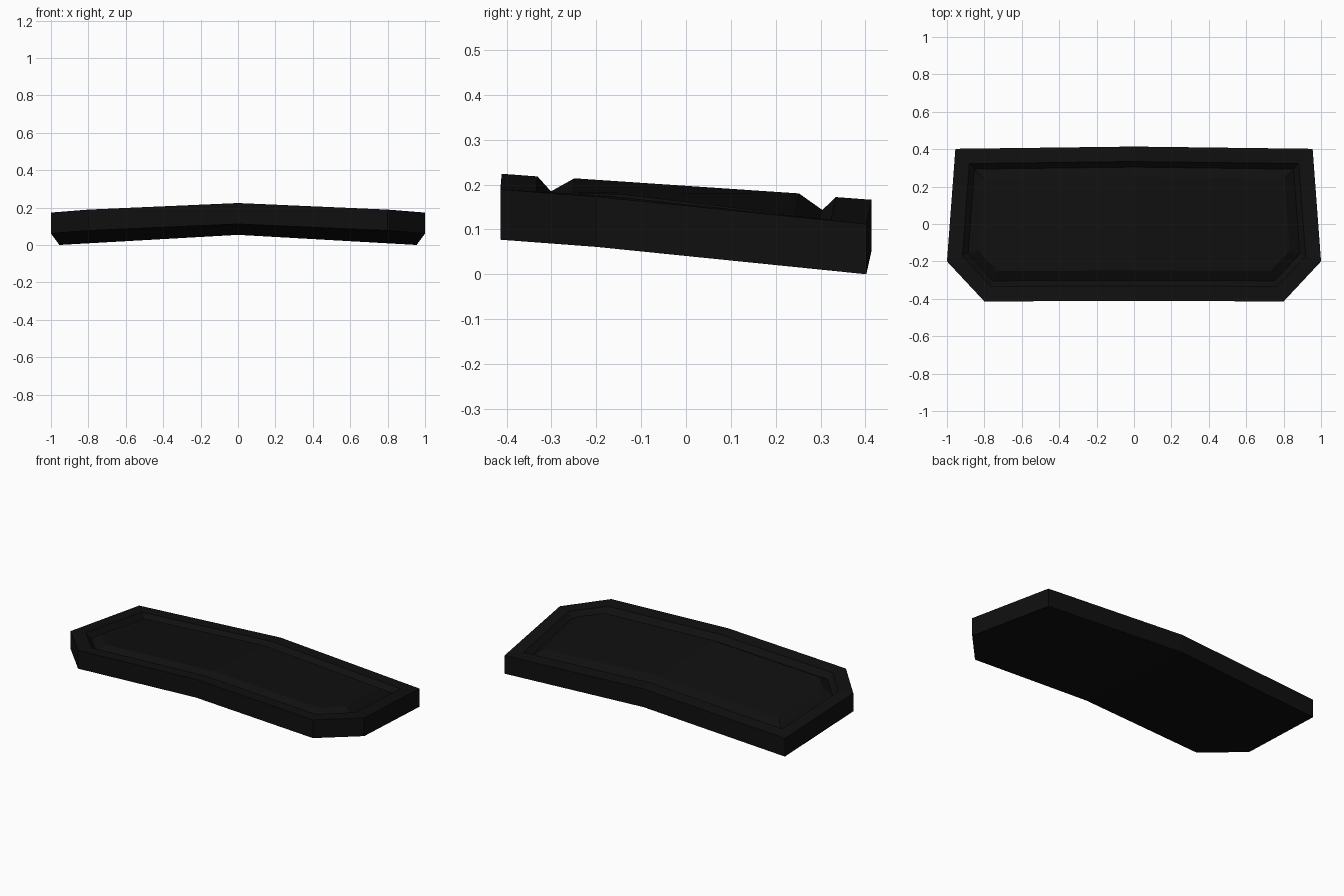
import bpy, bmesh
from mathutils import Vector

if "Cube" in bpy.data.objects:
    bpy.data.objects.remove(bpy.data.objects["Cube"])

# Underside outline of the right half, front centre to back centre
HALF = [(0, -.411, .112), (.8, -.414, .077), (1, -.2, .061),
        (.955, .402, 0), (0, .414, .054)]
THICK = .112
SLOPE_X, SLOPE_Y = -.046, -.075
outline = [Vector(p) for p in HALF + [(-x, y, z) for x, y, z in HALF[-2:0:-1]]]
N = len(outline)


def ring(bm, inset, height):
    """Outline moved inward with mitred corners, following the sloped surface."""
    verts = []
    for i, p in enumerate(outline):
        a = (p - outline[i - 1]).to_2d().normalized()
        b = (outline[(i + 1) % N] - p).to_2d().normalized()
        na, nb = Vector((-a.y, a.x)), Vector((-b.y, b.x))
        d = (na + nb) * inset / (1 + na.dot(nb))
        side = (p.x > 0) - (p.x < 0)
        z = p.z + height + SLOPE_Y * d.y + SLOPE_X * side * d.x
        verts.append(bm.verts.new((p.x + d.x, p.y + d.y, z)))
    return verts


bm = bmesh.new()
# Underside, outer wall, rim, groove bottom, raised centre panel
rings = [ring(bm, i, h) for i, h in
         [(0, 0), (0, THICK), (.08, THICK), (.11, THICK - .031), (.162, THICK + .002)]]
for lo, hi in zip(rings, rings[1:]):
    for i in range(N):
        j = (i + 1) % N
        bm.faces.new((lo[i], lo[j], hi[j], hi[i]))

# Caps folded along the centre line
c = len(HALF) - 1
for r in (rings[0], rings[-1]):
    bm.faces.new(r[:c + 1])
    bm.faces.new(r[c:] + r[:1])
bmesh.ops.recalc_face_normals(bm, faces=bm.faces[:])

mesh = bpy.data.meshes.new("grooved_panel")
bm.to_mesh(mesh)
bm.free()
black = bpy.data.materials.new("near black")
black.diffuse_color = (.005, .005, .005, 1)
black.use_nodes = True
black.node_tree.nodes["Principled BSDF"].inputs["Base Color"].default_value = black.diffuse_color
mesh.materials.append(black)
bpy.context.collection.objects.link(bpy.data.objects.new("grooved_panel", mesh))
